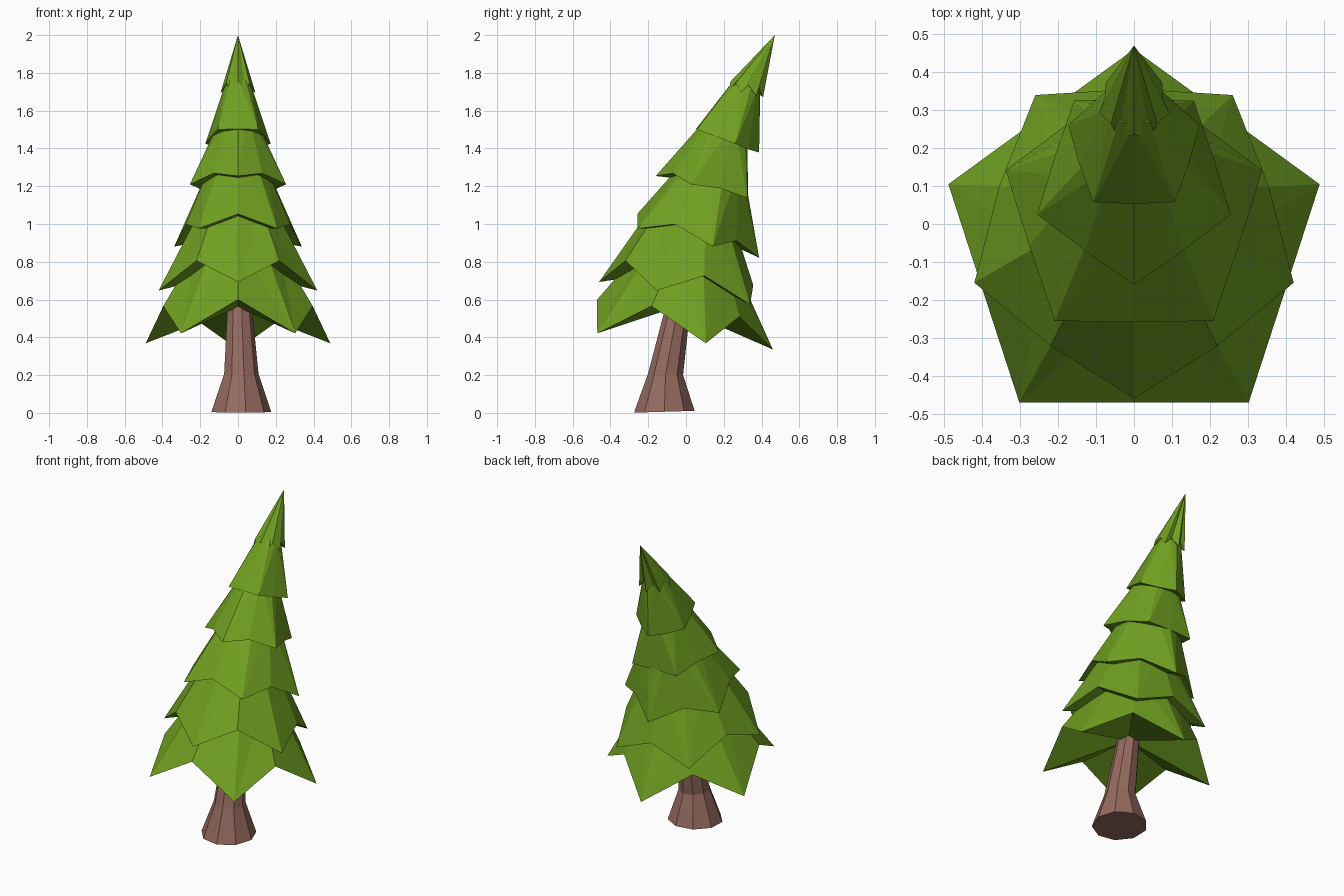
import bpy, bmesh
from math import sin, cos, pi

if "Cube" in bpy.data.objects:
    bpy.data.objects.remove(bpy.data.objects["Cube"])


def material(name, color):
    m = bpy.data.materials.new(name)
    m.diffuse_color = color
    m.use_nodes = True
    m.node_tree.nodes["Principled BSDF"].inputs["Base Color"].default_value = m.diffuse_color
    return m


GREEN = material("needles", (0.16, 0.35, 0.015, 1))
BROWN = material("bark", (0.30, 0.145, 0.115, 1))


def finish(bm, name, mat):
    bmesh.ops.remove_doubles(bm, verts=bm.verts, dist=1e-5)
    bmesh.ops.recalc_face_normals(bm, faces=bm.faces)
    me = bpy.data.meshes.new(name)
    bm.to_mesh(me)
    bm.free()
    me.materials.append(mat)
    bpy.context.collection.objects.link(bpy.data.objects.new(name, me))


def bridge(bm, low, high):
    n = len(low)
    for i in range(n):
        j = (i + 1) % n
        bm.faces.new((low[i], low[j], high[j]))
        bm.faces.new((low[i], high[j], high[i]))


def tier(name, n, tip_first, cy, tip, valley, top):
    """Leaning skirt: star rim of drooping tips and raised valleys.
    tip, valley = (radius, z at centre, slope); top = (y, radius, z, slope)."""
    bm = bmesh.new()
    rim, crown = [], []
    ty, tr, tz, ts = top
    for i in range(2 * n):
        a = pi * i / n
        r, z, s = tip if (i % 2 == 0) == tip_first else valley
        dy = -r * cos(a)
        rim.append(bm.verts.new((r * sin(a), cy + dy, z - s * dy)))
        if tr:
            dy = -tr * cos(a)
            crown.append(bm.verts.new((tr * sin(a), ty + dy, tz - ts * dy)))
    # outer skirt
    if tr:
        for i in range(2 * n):
            j = (i + 1) % (2 * n)
            # keep the ridges symmetric by running diagonals from the tips
            if (i % 2 == 0) == tip_first:
                tris = ((rim[i], rim[j], crown[j]), (rim[i], crown[j], crown[i]))
            else:
                tris = ((rim[i], rim[j], crown[i]), (rim[j], crown[j], crown[i]))
            for t in tris:
                bm.faces.new(t)
        bm.faces.new(crown)
    else:
        apex = bm.verts.new((0, ty, tz))
        for i in range(2 * n):
            bm.faces.new((rim[i], rim[(i + 1) % (2 * n)], apex))
    # hollow underside
    hub = bm.verts.new((0, cy, valley[1] + 0.01))
    for i in range(2 * n):
        bm.faces.new((rim[(i + 1) % (2 * n)], rim[i], hub))
    finish(bm, name, GREEN)


# foliage tiers from bottom to top
TIERS = [
    (5, False, -0.054, (.514, .383, .092), (.416, .55, .12), (.02, .23, .85, .22)),
    (5, True, -0.018, (.442, .627, .15), (.374, .748, .19), (.04, .20, 1.08, .2)),
    (5, False, 0.032, (.355, .907, .24), (.29, .975, .27), (.165, .14, 1.33, .3)),
    (5, True, 0.108, (.268, 1.19, .24), (.22, 1.212, .32), (.23, .095, 1.55, .4)),
    (5, False, 0.205, (.182, 1.446, .37), (.152, 1.444, .39), (.325, .068, 1.74, .4)),
    (7, False, 0.313, (.095, 1.69, .2), (.078, 1.738, .2), (.47, 0, 2.0, 0)),
]
for k, t in enumerate(TIERS):
    tier(f"foliage_tier_{k + 1}", *t)

# leaning trunk with flared foot: (x, y, z, radius, slope)
SIDES = 9
bm = bmesh.new()
rings = []
for x, y, z, r, s in [(.013, -.115, .006, .163, .03), (.015, -.108, .205, .094, -.04),
                      (.006, -.035, .60, .063, -.1)]:
    ring = []
    for i in range(SIDES):
        a = 2 * pi * i / SIDES
        ring.append(bm.verts.new((x + r * cos(a), y + r * sin(a), z + s * r * sin(a))))
    rings.append(ring)
bridge(bm, rings[0], rings[1])
bridge(bm, rings[1], rings[2])
bm.faces.new(rings[0][::-1])
bm.faces.new(rings[2])
finish(bm, "trunk", BROWN)
